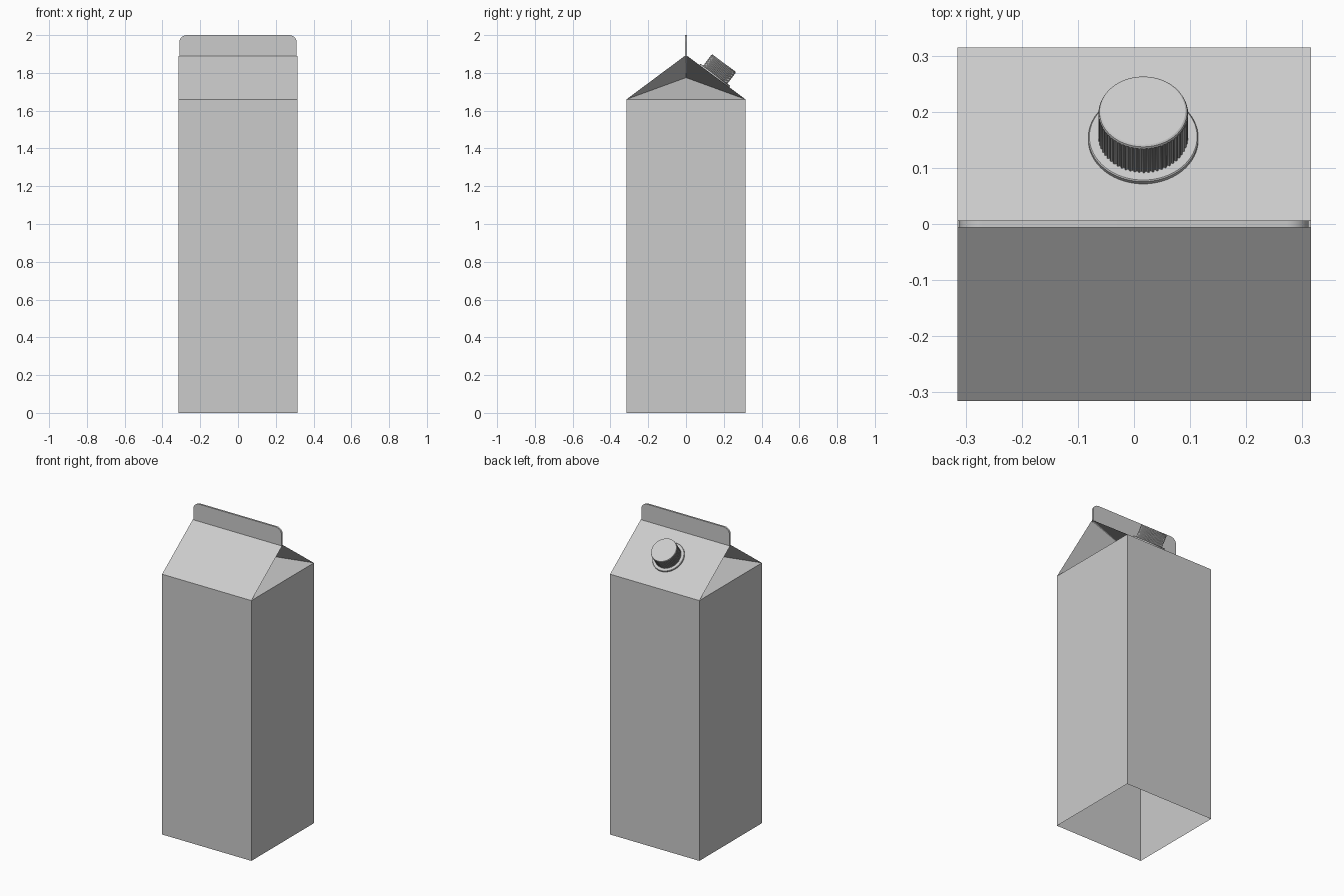
import bpy, bmesh, math
from mathutils import Matrix

if "Cube" in bpy.data.objects:
    bpy.data.objects.remove(bpy.data.objects["Cube"])

W, EAVE, RIDGE, T = 0.315, 1.66, 1.89, 0.006
SLOPE = math.atan2(RIDGE - EAVE, W - T)


def make(name, bm):
    bmesh.ops.recalc_face_normals(bm, faces=bm.faces)
    me = bpy.data.meshes.new(name)
    bm.to_mesh(me)
    bm.free()
    ob = bpy.data.objects.new(name, me)
    bpy.context.collection.objects.link(ob)
    return ob


def smooth(ob, angle):
    bpy.ops.object.select_all(action='DESELECT')
    ob.select_set(True)
    bpy.context.view_layer.objects.active = ob
    bpy.ops.object.shade_smooth_by_angle(angle=math.radians(angle))


# Folded carton sheet, open underneath, with inward gable folds
bm = bmesh.new()
corners = [(-1, -1), (1, -1), (1, 1), (-1, 1)]
low = [bm.verts.new((x * W, y * W, 0)) for x, y in corners]
eave = [bm.verts.new((x * W, y * W, EAVE)) for x, y in corners]
ridge = [bm.verts.new((x * W, y * T, RIDGE)) for x, y in corners]
for i in range(4):
    j = (i + 1) % 4
    bm.faces.new((low[i], low[j], eave[j], eave[i]))
    if i % 2 == 0:
        bm.faces.new((eave[i], eave[j], ridge[j], ridge[i]))
    else:
        side = corners[i][0]
        fold = bm.verts.new((side * 0.022, 0, 1.775))
        bm.faces.new((eave[i], eave[j], fold))
        bm.faces.new((eave[i], fold, ridge[i]))
        bm.faces.new((eave[j], ridge[j], fold))
        bm.faces.new((ridge[i], fold, ridge[j]))
make("carton_body", bm)

# Sealed top fin with rounded upper corners
bm = bmesh.new()
fw, r = 0.311, 0.04
outline = [(-fw, RIDGE - 0.004), (fw, RIDGE - 0.004)]
for cx, start in ((fw - r, 0), (r - fw, 90)):
    for k in range(9):
        a = math.radians(start + k * 90 / 8)
        outline.append((cx + r * math.cos(a), 2 - r + r * math.sin(a)))
face = bm.faces.new([bm.verts.new((x, -T, z)) for x, z in outline])
ext = bmesh.ops.extrude_face_region(bm, geom=[face], use_keep_orig=True)
bmesh.ops.translate(bm, vec=(0, 2 * T, 0),
                    verts=[v for v in ext["geom"] if isinstance(v, bmesh.types.BMVert)])
smooth(make("top_fin", bm), 30)

# Spout parts are lathed about the roof normal
y0 = 0.15
place = (Matrix.Translation((0.0165, y0, RIDGE - (y0 - T) * math.tan(SLOPE)))
         @ Matrix.Rotation(-SLOPE, 4, 'X'))


def lathe(name, rings, n):
    """rings: (height, radius, rib depth) stacked from bottom to top"""
    bm = bmesh.new()
    loops = []
    for h, rad, rib in rings:
        loop = []
        for i in range(n):
            q = rad - (rib if i % 4 > 1 else 0)
            a = 2 * math.pi * i / n
            loop.append(bm.verts.new((q * math.cos(a), q * math.sin(a), h)))
        loops.append(loop)
    for a, b in zip(loops, loops[1:]):
        for i in range(n):
            j = (i + 1) % n
            bm.faces.new((a[i], a[j], b[j], b[i]))
    bm.faces.new(loops[0][::-1])
    bm.faces.new(loops[-1])
    ob = make(name, bm)
    ob.data.transform(place)
    smooth(ob, 30)


lathe("spout_flange", [(-0.003, 0.098, 0), (0.007, 0.098, 0), (0.009, 0.096, 0)], 64)
lathe("screw_cap", [(0.008, 0.08, 0.003), (0.078, 0.08, 0.003), (0.080, 0.0795, 0),
                    (0.084, 0.078, 0), (0.086, 0.075, 0)], 240)
